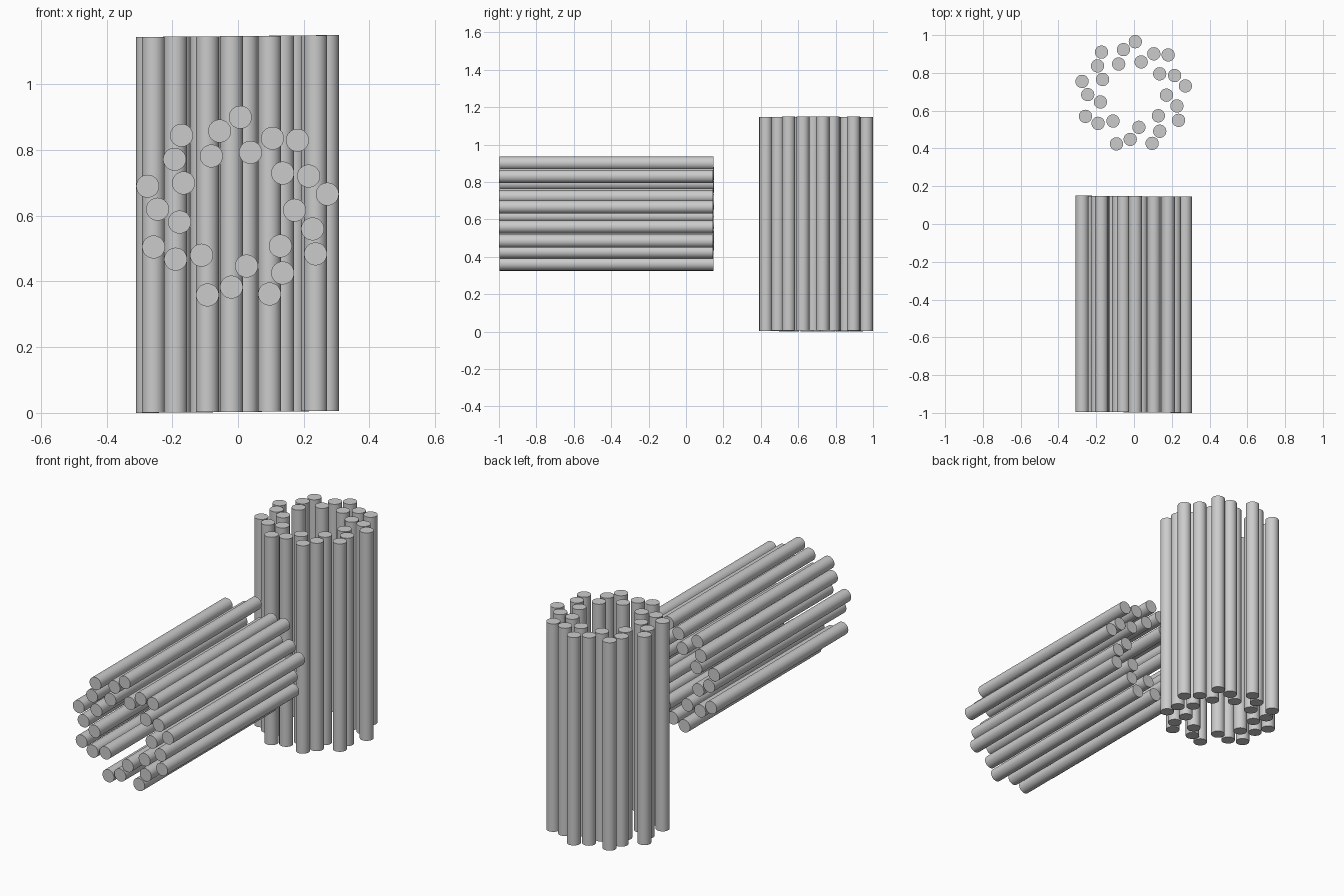
import bpy, bmesh, math
from mathutils import Matrix

if "Cube" in bpy.data.objects:
    bpy.data.objects.remove(bpy.data.objects["Cube"])

RADIUS, LENGTH = 0.035, 1.144

# Rod centres in the bundle's cross-section (a loose double ring)
CENTRES = [
    (0.007, 0.900), (-0.056, 0.858), (-0.172, 0.845), (0.105, 0.836), (0.181, 0.830),
    (0.038, 0.793), (-0.081, 0.782), (-0.193, 0.772), (0.136, 0.730), (0.215, 0.721),
    (-0.166, 0.700), (-0.275, 0.690), (0.272, 0.666), (-0.245, 0.620), (0.172, 0.617),
    (-0.178, 0.581), (0.227, 0.560), (-0.257, 0.505), (0.129, 0.508), (0.236, 0.484),
    (-0.111, 0.480), (-0.190, 0.468), (0.026, 0.447), (0.136, 0.426), (-0.020, 0.383),
    (-0.093, 0.359), (0.096, 0.362)]

# Bundle mesh: round rods along z, ends very slightly staggered
bm = bmesh.new()
for x, y in CENTRES:
    bottom = 0.003 + 0.01 * x
    bmesh.ops.create_cone(bm, cap_ends=True, segments=32, radius1=RADIUS, radius2=RADIUS,
                          depth=LENGTH,
                          matrix=Matrix.Translation((x, y, bottom + LENGTH / 2)))
mesh = bpy.data.meshes.new("rod_bundle")
bm.to_mesh(mesh)
bm.free()


def add_bundle(name, location, tilt):
    obj = bpy.data.objects.new(name, mesh)
    obj.location = location
    obj.rotation_euler = (tilt, 0, 0)
    bpy.context.collection.objects.link(obj)
    return obj


# The same bundle standing at the back and lying at the front
standing = add_bundle("standing_rod_bundle", (0, 0.065, 0), 0)
lying = add_bundle("lying_rod_bundle", (0, 0.15, 0), math.radians(90))

# Smooth sides with crisp end caps
bpy.context.view_layer.objects.active = standing
standing.select_set(True)
bpy.ops.object.shade_smooth_by_angle(angle=math.radians(30))
